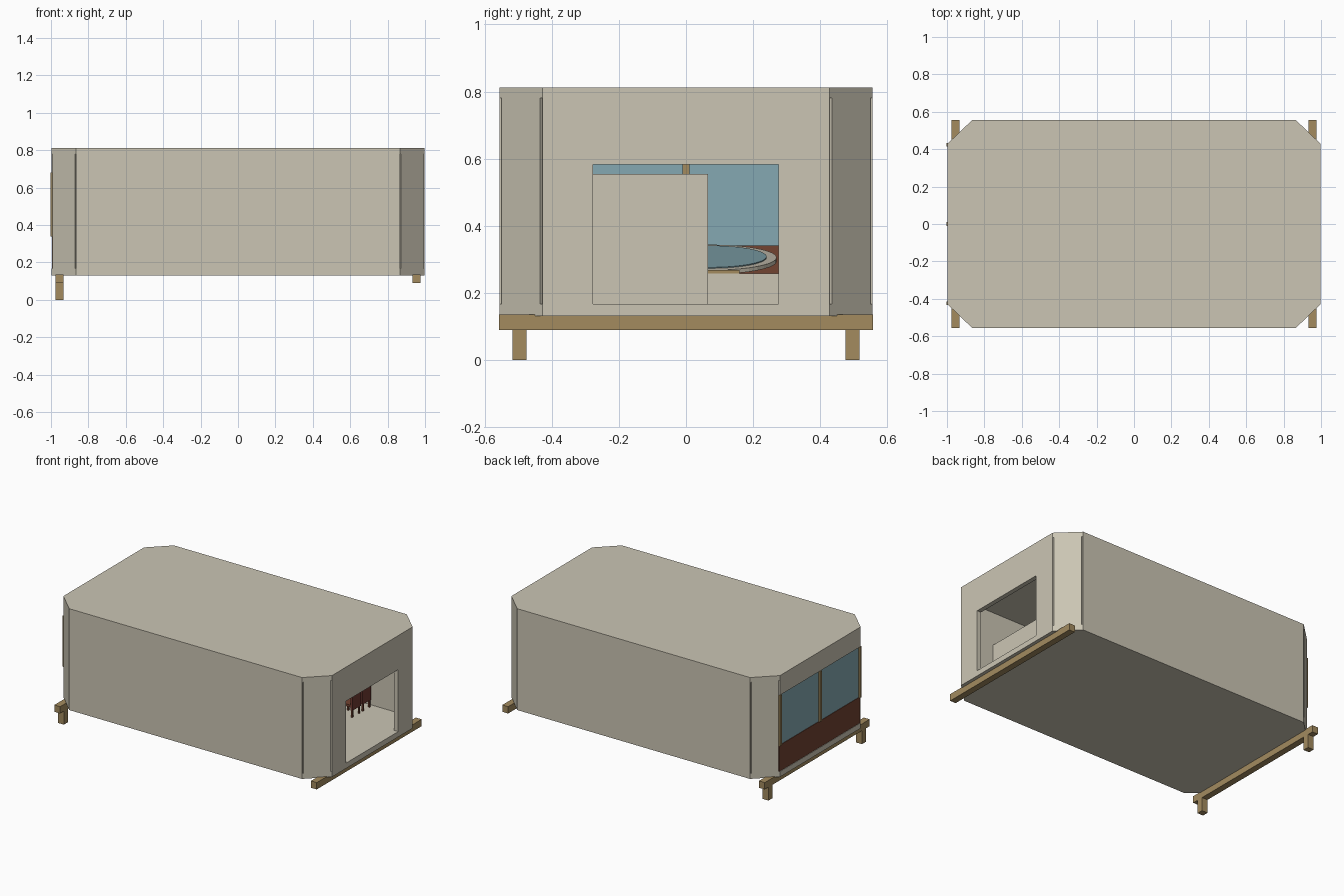
import bpy, bmesh, math
from mathutils import Vector, Matrix

if "Cube" in bpy.data.objects:
    bpy.data.objects.remove(bpy.data.objects["Cube"])


def srgb(r, g, b):
    return [((c / 255 + 0.055) / 1.055) ** 2.4 for c in (r, g, b)] + [1]


def material(name, *rgb):
    m = bpy.data.materials.new(name)
    m.diffuse_color = srgb(*rgb)
    m.use_nodes = True
    m.node_tree.nodes["Principled BSDF"].inputs["Base Color"].default_value = m.diffuse_color
    return m


BEIGE = material("warm beige", 203, 197, 180)
TAN = material("timber tan", 163, 139, 95)
BLUE = material("window blue", 133, 169, 178)
BROWN = material("dark brown", 114, 67, 49)
RED = material("chair red brown", 112, 58, 50)


def finish(name, bm, mat):
    bmesh.ops.recalc_face_normals(bm, faces=bm.faces)
    me = bpy.data.meshes.new(name)
    bm.to_mesh(me)
    bm.free()
    me.materials.append(mat)
    ob = bpy.data.objects.new(name, me)
    bpy.context.collection.objects.link(ob)
    return ob


def prism(name, pts, z0, z1, mat):
    """Extrude a plan outline from z0 to z1."""
    bm = bmesh.new()
    f = bm.faces.new([bm.verts.new((x, y, z0)) for x, y in pts])
    ext = bmesh.ops.extrude_face_region(bm, geom=[f])["geom"]
    verts = [v for v in ext if isinstance(v, bmesh.types.BMVert)]
    bmesh.ops.translate(bm, verts=verts, vec=(0, 0, z1 - z0))
    return finish(name, bm, mat)


def box(name, x, y, z, mat):
    return prism(name, [(x[0], y[0]), (x[1], y[0]), (x[1], y[1]), (x[0], y[1])],
                 z[0], z[1], mat)


def disc(name, radius, depth, matrix, mat):
    bm = bmesh.new()
    bmesh.ops.create_cone(bm, cap_ends=True, segments=40, radius1=radius,
                          radius2=radius, depth=depth, matrix=matrix)
    return finish(name, bm, mat)


X, Y = 0.998, 0.556          # outer half sizes
CX, CY = 0.865, 0.428        # where the corner chamfers begin
FLOOR, CEIL = 0.167, 0.78
T = 0.03                     # end wall thickness
octagon = [(CX, -Y), (X, -CY), (X, CY), (CX, Y),
           (-CX, Y), (-X, CY), (-X, -CY), (-CX, -Y)]

# floor and roof slabs
prism("floor_slab", octagon, 0.131, FLOOR, BEIGE)
prism("roof_slab", octagon, CEIL, 0.812, BEIGE)

# long side walls
for side, label in ((-1, "front"), (1, "back")):
    box(label + "_wall", (-CX, CX), sorted((side * Y, side * (Y - 0.06))),
        (FLOOR, CEIL), BEIGE)

# chamfered corner panels, with a narrow slit at each end
for sx in (-1, 1):
    for sy in (-1, 1):
        a, b = Vector((sx * CX, sy * Y)), Vector((sx * X, sy * CY))
        d = (b - a).normalized()
        n = Vector((-sx, -sy)).normalized() * 0.05
        a, b = a + d * 0.009, b - d * 0.009
        prism("corner_panel", [a, b, b + n, a + n], FLOOR, CEIL, BEIGE)

# doorway end wall
OY0, OY1, OZ = -0.277, 0.275, 0.583
box("door_wall_front", (X - T, X), (-CY, OY0), (FLOOR, CEIL), BEIGE)
box("door_wall_back", (X - T, X), (OY1, CY), (FLOOR, CEIL), BEIGE)
box("door_lintel", (X - T, X), (OY0, OY1), (OZ, CEIL), BEIGE)

# glazed end wall
box("window_header", (-X, -X + T), (-CY, CY), (0.68, CEIL), BEIGE)
box("lower_end_panel", (-X + 0.003, -X + T), (-CY, CY), (FLOOR, 0.342), BROWN)
box("window_glass", (-X + 0.006, -X + 0.02), (-CY, CY), (0.342, 0.68), BLUE)
for y in (-CY + 0.004, 0, CY - 0.004):
    box("window_mullion", (-1.002, -X + T), (y - 0.01, y + 0.01), (0.34, 0.68), TAN)

# support beams and the pair of legs
for sx in (-1, 1):
    box("support_beam", sorted((sx * 0.932, sx * 0.975)), (-0.557, 0.557),
        (0.09, 0.136), TAN)
for sy in (-1, 1):
    box("leg", (-0.975, -0.932), sorted((sy * 0.475, sy * 0.517)), (0, 0.09), TAN)

# inner partition
box("partition", (0.66, 0.69), (-0.497, 0.065), (FLOOR, 0.555), BEIGE)

# low platform with a tilted round basin
box("platform", (-0.75, -0.2), (-0.2, 0.28), (FLOOR, 0.258), BEIGE)
box("platform_top", (-0.75, -0.2), (-0.2, 0.16), (0.258, 0.268), TAN)
tilt = Matrix.Translation((-0.45, 0.07, 0.30)) @ Matrix.Rotation(math.radians(11), 4, "Y")
disc("basin_rim", 0.2, 0.012, tilt, BEIGE)
disc("basin_inside", 0.17, 0.018, tilt, BLUE)

# two small chairs by the back wall
for y in (0.32, 0.43):
    box("chair_back", (0.645, 0.657), (y - 0.045, y + 0.045), (0.215, 0.33), RED)
    box("chair_seat", (0.56, 0.65), (y - 0.045, y + 0.045), (0.235, 0.25), BROWN)
    for x in (0.565, 0.645):
        for dy in (-0.04, 0.03):
            box("chair_leg", (x, x + 0.01), (y + dy, y + dy + 0.01),
                (FLOOR, 0.24), BROWN)
